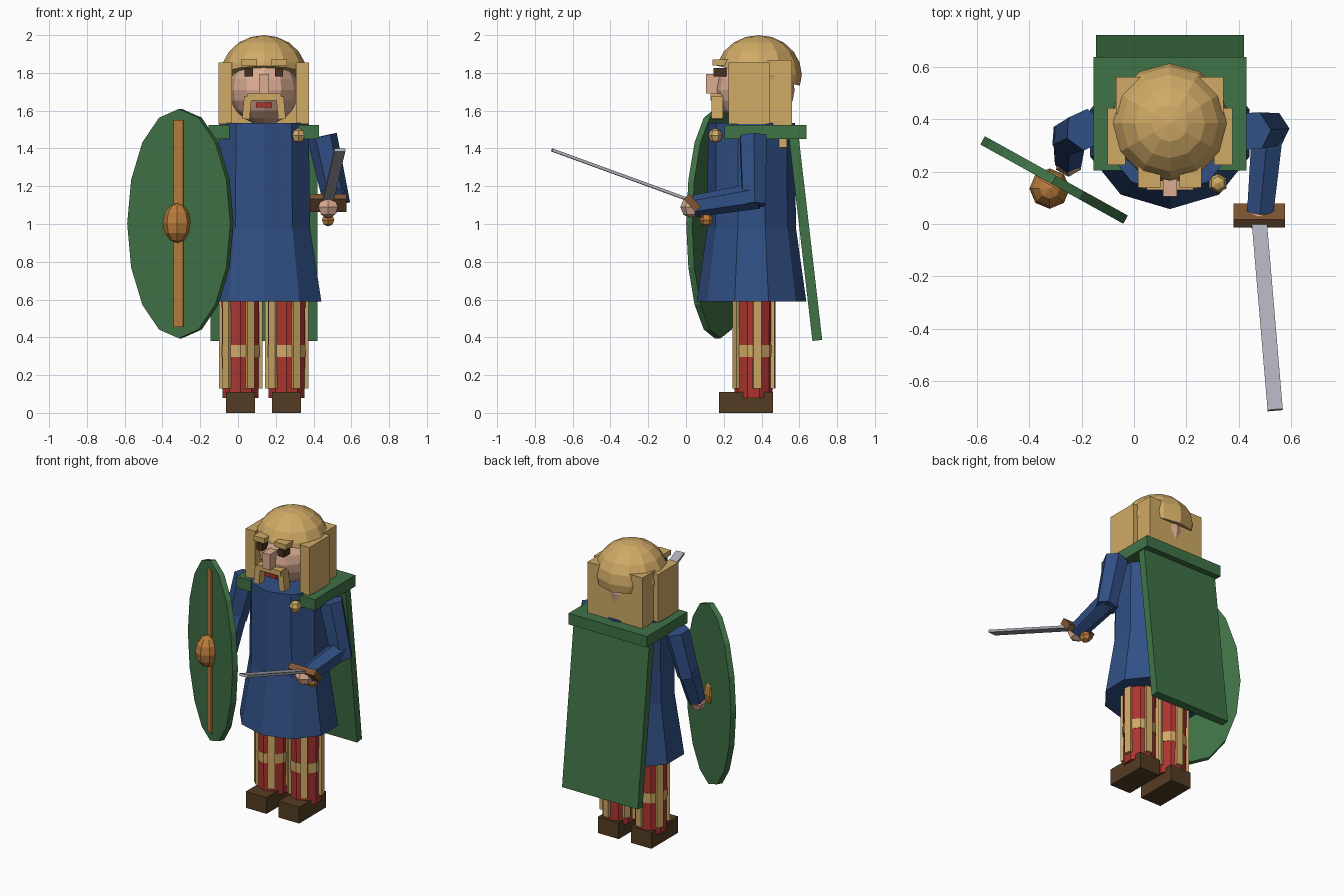
import bpy, bmesh, math
from mathutils import Vector, Matrix

if "Cube" in bpy.data.objects:
    bpy.data.objects.remove(bpy.data.objects["Cube"])


def mat(name, r, g, b):
    """Flat colour given as sRGB 0-255, stored linear."""
    lin = [c / 255 / 12.92 if c < 11 else ((c / 255 + 0.055) / 1.055) ** 2.4 for c in (r, g, b)]
    m = bpy.data.materials.new(name)
    m.diffuse_color = (*lin, 1)
    m.use_nodes = True
    m.node_tree.nodes["Principled BSDF"].inputs["Base Color"].default_value = m.diffuse_color
    return m


BLOND = mat("blond", 208, 170, 102)
GREEN = mat("green", 64, 115, 71)
BLUE = mat("blue", 49, 80, 134)
RED = mat("red", 172, 52, 47)
LEATHER = mat("dark_leather", 84, 60, 35)
BRONZE = mat("bronze", 186, 124, 60)
STEEL = mat("steel", 172, 173, 183)
SKIN = mat("skin", 220, 172, 146)
WOOD = mat("brown_wood", 128, 86, 52)
DARK = mat("dark_brown", 72, 48, 30)


def finish(bm, name, material, matrix=None):
    if matrix is not None:
        bm.transform(matrix)
    bmesh.ops.recalc_face_normals(bm, faces=bm.faces)
    me = bpy.data.meshes.new(name)
    bm.to_mesh(me)
    bm.free()
    me.materials.append(material)
    ob = bpy.data.objects.new(name, me)
    bpy.context.collection.objects.link(ob)
    return ob


def block(name, material, centre, size, rot=None):
    bm = bmesh.new()
    bmesh.ops.create_cube(bm, size=1)
    r = rot if rot is not None else Matrix()
    return finish(bm, name, material, Matrix.Translation(centre) @ r @ Matrix.Diagonal((*size, 1)))


def box(name, material, x0, x1, y0, y1, z0, z1):
    return block(name, material, ((x0 + x1) / 2, (y0 + y1) / 2, (z0 + z1) / 2),
                 (x1 - x0, y1 - y0, z1 - z0))


def limb(name, material, a, b, r1, r2, sides=6):
    """Tapered prism from point a to point b."""
    a, b = Vector(a), Vector(b)
    d = b - a
    bm = bmesh.new()
    bmesh.ops.create_cone(bm, cap_ends=True, segments=sides, radius1=r1, radius2=r2, depth=d.length)
    return finish(bm, name, material, Matrix.Translation((a + b) / 2) @ d.to_track_quat('Z', 'Y').to_matrix().to_4x4())


def ball(name, material, centre, radii, u=8, v=6):
    bm = bmesh.new()
    bmesh.ops.create_uvsphere(bm, u_segments=u, v_segments=v, radius=1)
    return finish(bm, name, material, Matrix.Translation(centre) @ Matrix.Diagonal((*radii, 1)))


CX = 0.137  # centre line of the body

# Legs: striped trousers and boots
for side, s in (("left", -1), ("right", 1)):
    x, y = CX + s * 0.122 - 0.002, 0.357
    box(side + "_boot", LEATHER, x - 0.077, x + 0.077, 0.175, 0.46, 0, 0.11)
    limb(side + "_trouser_leg", RED, (x, y, 0.08), (x, y, 0.66), 0.1, 0.105, 10)
    limb(side + "_trouser_band", BLOND, (x, y, 0.295), (x, y, 0.36), 0.105, 0.106, 10)
    for i in range(5):
        a = math.radians(-61 + 72 * i)
        block(f"{side}_trouser_stripe_{i}", BLOND,
              (x + 0.1 * math.cos(a), y + 0.1 * math.sin(a), 0.385), (0.03, 0.044, 0.51),
              Matrix.Rotation(a, 4, 'Z'))

# Tunic: ten-sided rings at three heights
bm = bmesh.new()
rings = []
for z, rx, ry in ((0.59, 0.32, 0.29), (0.98, 0.257, 0.235), (1.535, 0.25, 0.23)):
    rings.append([bm.verts.new((CX + rx * math.sin(math.tau * i / 10),
                                0.347 - ry * math.cos(math.tau * i / 10), z)) for i in range(10)])
for lo, hi in zip(rings, rings[1:]):
    for i in range(10):
        j = (i + 1) % 10
        bm.faces.new((lo[i], lo[j], hi[j], hi[i]))
bm.faces.new(rings[0])
bm.faces.new(rings[-1])
finish(bm, "tunic", BLUE)

# Cloak: shoulder slab, hanging back and brooch
box("cloak_shoulders", GREEN, -0.155, 0.43, 0.205, 0.638, 1.45, 1.525)
block("cloak_back", GREEN, (CX + 0.001, 0.632, 0.93), (0.565, 0.052, 1.1),
      Matrix.Rotation(math.radians(6.6), 4, 'X'))
ball("brooch", BLOND, (0.32, 0.155, 1.468), (0.038, 0.038, 0.04), 6, 4)

# Head and face
ball("head", SKIN, (CX, 0.365, 1.71), (0.185, 0.21, 0.185), 12, 10)
box("nose", SKIN, CX - 0.027, CX + 0.027, 0.105, 0.2, 1.69, 1.795)
box("mouth", RED, CX - 0.042, CX + 0.042, 0.148, 0.2, 1.618, 1.642)
box("moustache", BLOND, CX - 0.09, CX + 0.09, 0.13, 0.2, 1.655, 1.69)
for side, s in (("left", -1), ("right", 1)):
    block(side + "_eye", DARK, (CX + s * 0.08, 0.18, 1.803), (0.044, 0.07, 0.046))
    block(side + "_eyebrow", BLOND, (CX + s * 0.079, 0.185, 1.855), (0.085, 0.09, 0.034))
    block(side + "_moustache_tip", BLOND, (CX + s * 0.09, 0.165, 1.615), (0.04, 0.06, 0.12),
          Matrix.Rotation(s * -0.1, 4, 'Y'))
    block(side + "_side_hair", BLOND, (CX + s * 0.204, 0.334, 1.692), (0.07, 0.218, 0.325))

# Hair: tilted dome and the long hair behind
bm = bmesh.new()
bmesh.ops.create_uvsphere(bm, u_segments=12, v_segments=10, radius=1)
bm.transform(Matrix.Translation((CX, 0.385, 1.79)) @ Matrix.Diagonal((0.228, 0.228, 0.21, 1)))
cut = bmesh.ops.bisect_plane(bm, geom=bm.verts[:] + bm.edges[:] + bm.faces[:],
                             plane_co=(CX, 0.155, 1.84), plane_no=(0, 0.24, 1), clear_inner=True)
bmesh.ops.holes_fill(bm, edges=[e for e in bm.edges if e.is_boundary])
finish(bm, "hair_dome", BLOND)
box("back_hair", BLOND, CX - 0.205, CX + 0.205, 0.42, 0.562, 1.525, 1.867)
box("back_hair_end", BLOND, CX - 0.18, CX + 0.18, 0.465, 0.535, 1.405, 1.53)

# Right arm holding the sword forward
limb("right_upper_arm", BLUE, (0.445, 0.355, 1.465), (0.525, 0.36, 1.1), 0.08, 0.07)
limb("right_forearm", BLUE, (0.512, 0.38, 1.15), (0.482, 0.045, 1.095), 0.07, 0.058)
ball("right_hand", SKIN, (0.477, 0.025, 1.09), (0.06, 0.055, 0.058), 6, 4)

# Left arm behind the shield
limb("left_upper_arm", BLUE, (-0.185, 0.36, 1.465), (-0.25, 0.33, 1.17), 0.08, 0.07)
limb("left_forearm", BLUE, (-0.245, 0.335, 1.22), (-0.25, 0.25, 0.98), 0.07, 0.058)
ball("left_hand", SKIN, (-0.25, 0.235, 0.955), (0.055, 0.055, 0.055), 6, 4)

# Sword
base, tip = Vector((0.478, 0.01, 1.13)), Vector((0.539, -0.71, 1.392))
d = (tip - base).normalized()
side = d.cross(Vector((0, 0, 1))).normalized()
rot = Matrix((side, d, side.cross(d))).transposed().to_4x4()
block("sword_blade", STEEL, (base + tip) / 2, (0.058, (tip - base).length, 0.016), rot)
block("sword_guard", WOOD, (0.478, 0.033, 1.112), (0.195, 0.092, 0.04),
      Matrix.Rotation(math.radians(-48), 4, 'X'))
limb("sword_grip", WOOD, (0.478, 0.03, 1.11), (0.477, 0.11, 1.025), 0.022, 0.022)
ball("sword_pommel", BRONZE, (0.477, 0.108, 1.022), (0.038, 0.038, 0.035), 6, 4)

# Shield: oval board turned outward, with a spine plate and a boss
turn = Matrix.Translation((-0.305, 0.168, 1.002)) @ Matrix.Rotation(math.radians(-29), 4, 'Z')
bm = bmesh.new()
bmesh.ops.create_cone(bm, cap_ends=True, segments=16, radius1=1, radius2=1, depth=1)
# start the ring with a corner at the top
finish(bm, "shield_board", GREEN,
       turn @ Matrix.Rotation(math.radians(90), 4, 'X') @ Matrix.Diagonal((0.312, 0.607, 0.036, 1)))
bm = bmesh.new()
bmesh.ops.create_cube(bm, size=1)
finish(bm, "shield_spine", BRONZE,
       turn @ Matrix.Translation((0, -0.021, 0)) @ Matrix.Diagonal((0.058, 0.009, 1.095, 1)))
ball("shield_boss", BRONZE, (-0.322, 0.135, 1.005), (0.077, 0.077, 0.105), 8, 6)
